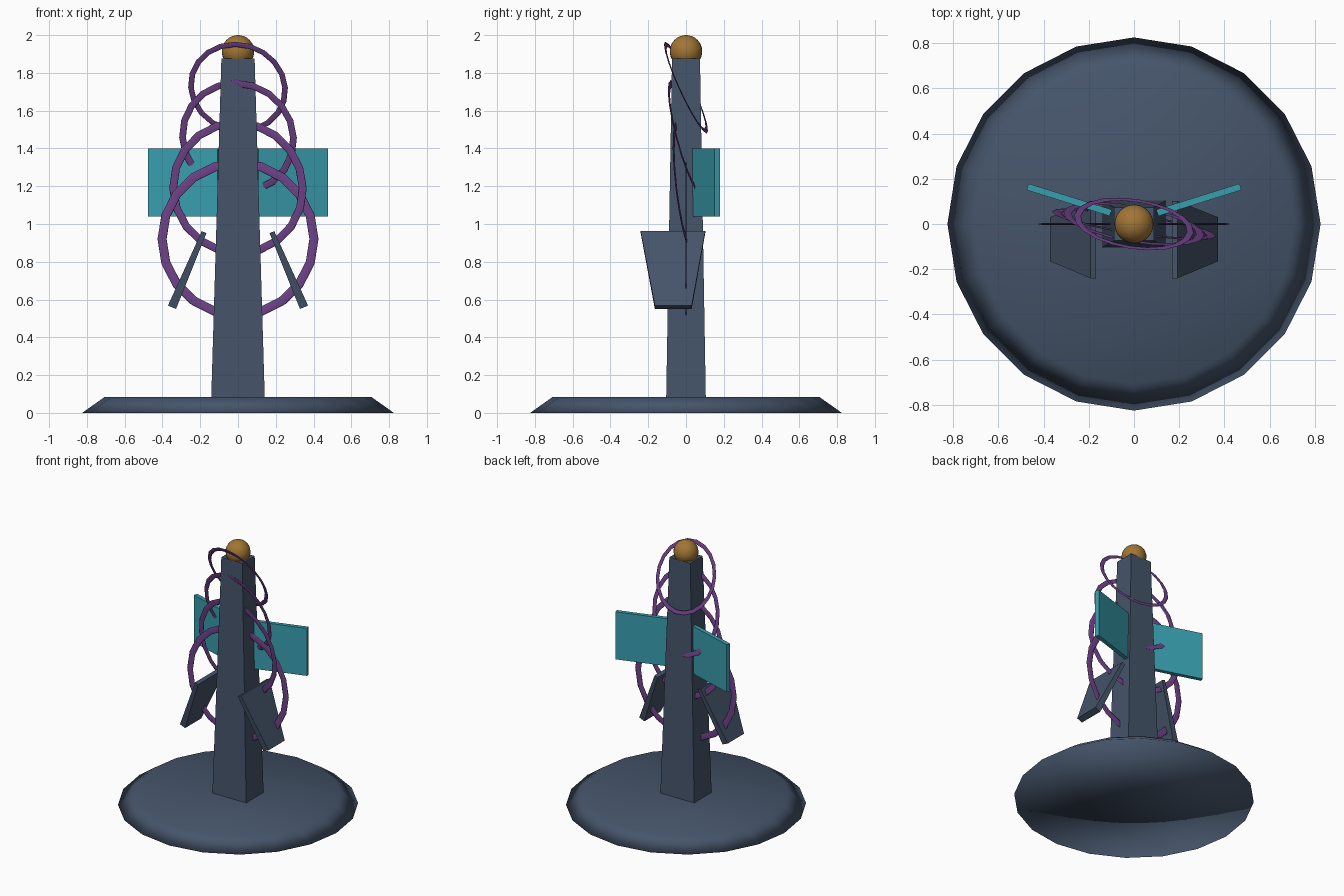
import bpy, bmesh, math
from mathutils import Vector

if "Cube" in bpy.data.objects:
    bpy.data.objects.remove(bpy.data.objects["Cube"])


def material(name, rgb):
    m = bpy.data.materials.new(name)
    m.diffuse_color = (*rgb, 1)
    m.use_nodes = True
    m.node_tree.nodes["Principled BSDF"].inputs["Base Color"].default_value = m.diffuse_color
    return m


SLATE = material("slate", (0.06, 0.09, 0.145))
TEAL = material("teal", (0.04, 0.34, 0.42))
PURPLE = material("purple", (0.16, 0.055, 0.25))
BRONZE = material("bronze", (0.36, 0.18, 0.035))


def finish(name, mat, smooth=False):
    ob = bpy.context.object
    ob.name = name
    ob.data.materials.append(mat)
    if smooth:
        bpy.ops.object.shade_smooth()
    return ob


def hexahedron(name, lower, upper, mat):
    """Closed block between two four-point loops."""
    bm = bmesh.new()
    a = [bm.verts.new(p) for p in lower]
    b = [bm.verts.new(p) for p in upper]
    bm.faces.new(a)
    bm.faces.new(b)
    for i in range(4):
        j = (i + 1) % 4
        bm.faces.new((a[i], a[j], b[j], b[i]))
    bmesh.ops.recalc_face_normals(bm, faces=bm.faces[:])
    me = bpy.data.meshes.new(name)
    bm.to_mesh(me)
    bm.free()
    me.materials.append(mat)
    ob = bpy.data.objects.new(name, me)
    bpy.context.collection.objects.link(ob)
    return ob


def rect(hx, hy, z):
    return [(-hx, -hy, z), (hx, -hy, z), (hx, hy, z), (-hx, hy, z)]


# Round base, smooth shaded with fan caps
bpy.ops.mesh.primitive_cone_add(vertices=20, radius1=0.825, radius2=0.705, depth=0.085,
                                end_fill_type='TRIFAN', location=(0, 0, 0.0425))
finish("base", SLATE, True)

# Tapered square pillar
hexahedron("pillar", rect(0.142, 0.105, 0.07), rect(0.088, 0.074, 1.875), SLATE)

# Ball on top
bpy.ops.mesh.primitive_uv_sphere_add(segments=24, ring_count=16, radius=0.086,
                                     location=(0, 0, 1.914))
finish("top_ball", BRONZE, True)

# Side panels and lower fins, mirrored left and right
for s, side in ((1, "right"), (-1, "left")):
    bpy.ops.mesh.primitive_cube_add(size=1, location=(s * 0.287, 0.107, 1.22),
                                    rotation=(0, 0, s * math.radians(17.4)))
    bpy.context.object.scale = (0.385, 0.03, 0.36)
    finish(side + "_panel", TEAL)

    def fin_loop(p, q, y0, y1):
        return [(s * p[0], y0, p[1]), (s * q[0], y0, q[1]),
                (s * q[0], y1, q[1]), (s * p[0], y1, p[1])]

    hexahedron(side + "_fin",
               fin_loop((0.328, 0.55), (0.371, 0.568), -0.165, 0.03),
               fin_loop((0.167, 0.952), (0.192, 0.962), -0.24, 0.102), SLATE)

# Flat rings: centre height, mid radius, half width, yaw slope, tilt slope
rings = [(0.92, 0.402, 0.024, 0.0, 0.0),
         (1.19, 0.347, 0.021, 0.15, 0.12),
         (1.457, 0.298, 0.018, 0.17, 0.27),
         (1.722, 0.252, 0.015, 0.15, 0.46)]
for i, (z, r, w, yaw, tilt) in enumerate(rings):
    bpy.ops.mesh.primitive_torus_add(major_segments=20, minor_segments=8,
                                     major_radius=r, minor_radius=w)
    ob = finish("ring_%d" % (i + 1), PURPLE, True)
    ob.location = (0, 0, z)
    ob.rotation_mode = 'QUATERNION'
    ob.rotation_quaternion = Vector((yaw, 1, tilt)).to_track_quat('Z', 'Y')
    ob.scale = (1, 1, 0.16)
